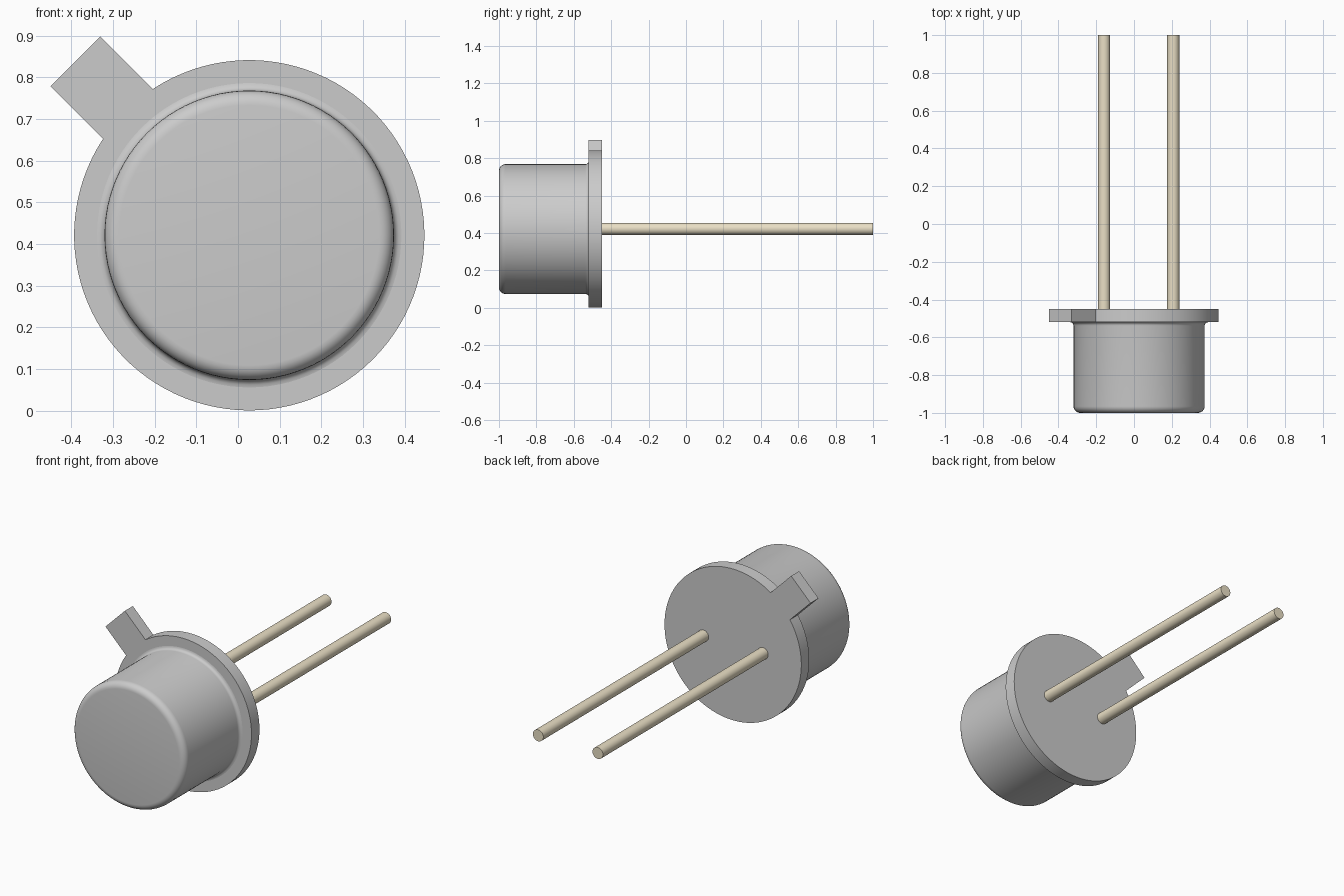
import bpy, bmesh, math
from mathutils import Vector

if "Cube" in bpy.data.objects:
    bpy.data.objects.remove(bpy.data.objects["Cube"])

CX, CZ = 0.027, 0.421      # axis of the can, running along y


def finish(name, bm, color=None):
    bmesh.ops.remove_doubles(bm, verts=bm.verts, dist=1e-5)
    bmesh.ops.recalc_face_normals(bm, faces=bm.faces)
    mesh = bpy.data.meshes.new(name)
    bm.to_mesh(mesh)
    bm.free()
    obj = bpy.data.objects.new(name, mesh)
    bpy.context.collection.objects.link(obj)
    if color:
        mat = bpy.data.materials.new(name + "_colour")
        mat.diffuse_color = color
        mat.use_nodes = True
        mat.node_tree.nodes["Principled BSDF"].inputs["Base Color"].default_value = mat.diffuse_color
        mesh.materials.append(mat)
    bpy.ops.object.select_all(action='DESELECT')
    obj.select_set(True)
    bpy.context.view_layer.objects.active = obj
    bpy.ops.object.shade_smooth_by_angle(angle=math.radians(35))
    return obj


def lathe(name, profile, cx, cz, steps, color=None):
    """Revolve (radius, y) points around a y-axis line and cap both ends."""
    bm = bmesh.new()
    rings = []
    for r, y in profile:
        rings.append([bm.verts.new((cx + r * math.cos(2 * math.pi * i / steps), y,
                                    cz + r * math.sin(2 * math.pi * i / steps)))
                      for i in range(steps)])
    for a, b in zip(rings, rings[1:]):
        for i in range(steps):
            j = (i + 1) % steps
            bm.faces.new((a[i], a[j], b[j], b[i]))
    bm.faces.new(rings[0])
    bm.faces.new(rings[-1])
    return finish(name, bm, color)


# Metal can: rounded front edge, straight wall, small flare at the flange
R, ROUND, FLARE = 0.347, 0.035, 0.018
profile = []
for k in range(7):
    a = math.pi / 2 * k / 6
    profile.append((R - ROUND + ROUND * math.sin(a), -1 + ROUND - ROUND * math.cos(a)))
for k in range(5):
    a = math.pi / 2 * k / 4
    profile.append((R + FLARE - FLARE * math.cos(a), -0.52 - FLARE + FLARE * math.sin(a)))
lathe("metal_can", profile, CX, CZ, 96)

# Flange with locating tab, extruded from one outline
FR, HALF_TAB, TAB_END = 0.42, 0.084, 0.59
mid = math.radians(135)
gap = math.asin(HALF_TAB / FR)
out = Vector((math.cos(mid), math.sin(mid)))
side = Vector((-out.y, out.x))
N = 96
outline = []
for i in range(N + 1):
    a = mid + gap + (2 * math.pi - 2 * gap) * i / N
    outline.append(Vector((math.cos(a), math.sin(a))) * FR)
outline += [out * TAB_END - side * HALF_TAB, out * TAB_END + side * HALF_TAB]
bm = bmesh.new()
face = bm.faces.new([bm.verts.new((CX + p.x, -0.52, CZ + p.y)) for p in outline])
ext = bmesh.ops.extrude_face_region(bm, geom=[face], use_keep_orig=True)
bmesh.ops.translate(bm, vec=(0, 0.07, 0),
                    verts=[v for v in ext["geom"] if isinstance(v, bmesh.types.BMVert)])
finish("flange_with_tab", bm)

# Two wire leads
for name, s in (("left_lead", -1), ("right_lead", 1)):
    lathe(name, [(0.032, -0.46), (0.032, 1.0)], CX - 0.002 + s * 0.183, CZ + 0.001, 32,
          (0.82, 0.74, 0.56, 1))
